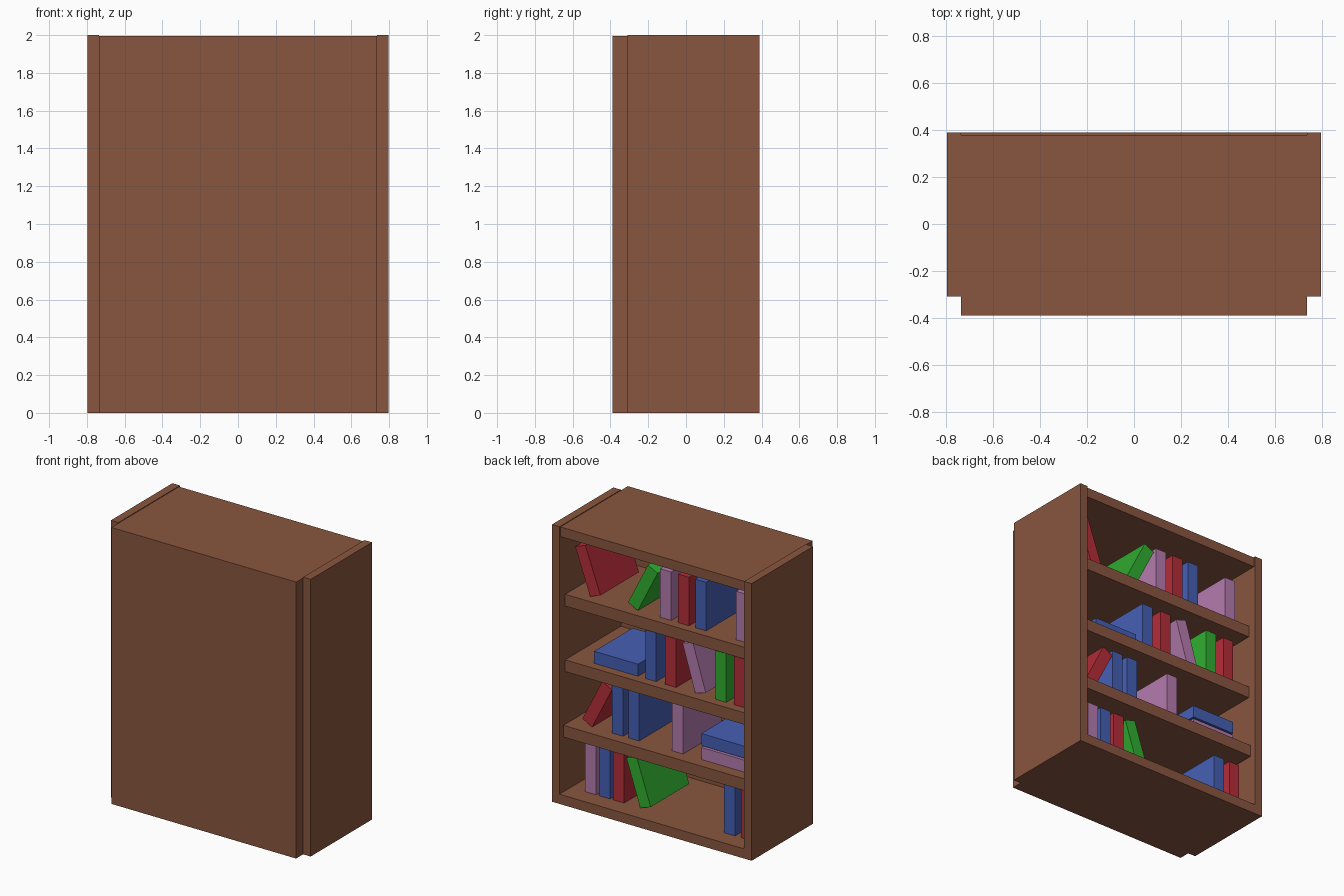
import bpy
import math
from mathutils import Matrix

if "Cube" in bpy.data.objects:
    bpy.data.objects.remove(bpy.data.objects["Cube"])


def material(name, rgb):
    m = bpy.data.materials.new(name)
    m.diffuse_color = (*rgb, 1)
    m.use_nodes = True
    m.node_tree.nodes["Principled BSDF"].inputs["Base Color"].default_value = m.diffuse_color
    return m


WOOD = material("wood", (0.25, 0.093, 0.05))
COVERS = {
    "red": material("red_cover", (0.46, 0.026, 0.04)),
    "blue": material("blue_cover", (0.06, 0.115, 0.46)),
    "green": material("green_cover", (0.03, 0.43, 0.03)),
    "purple": material("purple_cover", (0.46, 0.20, 0.43)),
}


def box(name, lo, hi, mat):
    (x0, y0, z0), (x1, y1, z1) = lo, hi
    verts = [(x, y, z) for z in (z0, z1)
             for x, y in ((x0, y0), (x1, y0), (x1, y1), (x0, y1))]
    faces = [(3, 2, 1, 0), (4, 5, 6, 7), (0, 1, 5, 4),
             (1, 2, 6, 5), (2, 3, 7, 6), (3, 0, 4, 7)]
    mesh = bpy.data.meshes.new(name)
    mesh.from_pydata(verts, [], faces)
    mesh.materials.append(mat)
    ob = bpy.data.objects.new(name, mesh)
    bpy.context.collection.objects.link(ob)
    return ob


# Bookcase: closed side faces -y, the shelves open towards +y
IN, OUT = 0.737, 0.797
for side, sx in (("left", -1), ("right", 1)):
    x0, x1 = sorted((sx * IN, sx * OUT))
    box(side + "_side_panel", (x0, -0.31, 0), (x1, 0.39, 2), WOOD)
box("closed_panel", (-IN, -0.39, 0), (IN, -0.31, 1.995), WOOD)
box("top_board", (-IN, -0.31, 1.925), (IN, 0.38, 1.995), WOOD)
box("bottom_board", (-IN, -0.31, 0), (IN, 0.39, 0.07), WOOD)
for i, (z, y) in enumerate(((0.55, 0.345), (1.015, 0.325), (1.488, 0.325))):
    box(f"shelf_{i + 1}", (-IN, -0.31, z - 0.085), (IN, y, z), WOOD)

# Books
THICK, HEIGHT, Y0, Y1 = 0.087, 0.35, -0.18, 0.26


def upright(color, x, z, lean=0):
    """Book with its +x bottom edge at x; a positive lean tips it to +x."""
    ob = box(color + "_book", (x - THICK, Y0, z), (x, Y1, z + HEIGHT), COVERS[color])
    if lean:
        pivot = Matrix.Translation((x if lean > 0 else x - THICK, 0, z))
        turn = Matrix.Rotation(math.radians(lean), 4, 'Y')
        ob.data.transform(pivot @ turn @ pivot.inverted())


def flat(color, x, z):
    box(color + "_flat_book", (x - HEIGHT, Y0, z), (x, Y1, z + THICK), COVERS[color])


# One row per shelf: colour, x, lean in degrees
rows = {
    0.07: [("purple", 0.623, 0), ("blue", 0.511, 0), ("red", 0.399, 0),
           ("green", 0.183, 18.5), ("blue", -0.487, 0), ("red", -0.62, 0)],
    0.55: [("red", 0.655, -27), ("blue", 0.407, 0), ("blue", 0.279, 0),
           ("purple", -0.072, 0)],
    1.015: [("blue", 0.143, 0), ("red", -0.016, 0), ("purple", -0.256, 17),
            ("green", -0.416, 0), ("red", -0.567, 0)],
    1.488: [("red", 0.583, 20), ("green", 0.29, -27), ("purple", 0.024, 0),
            ("red", -0.12, 0), ("blue", -0.256, 0), ("purple", -0.583, 0)],
}
for z, books in rows.items():
    for color, x, lean in books:
        upright(color, x, z, lean)

# Lying books
flat("purple", -0.304, 0.55)
flat("blue", -0.304, 0.65)
flat("blue", 0.551, 1.015)
